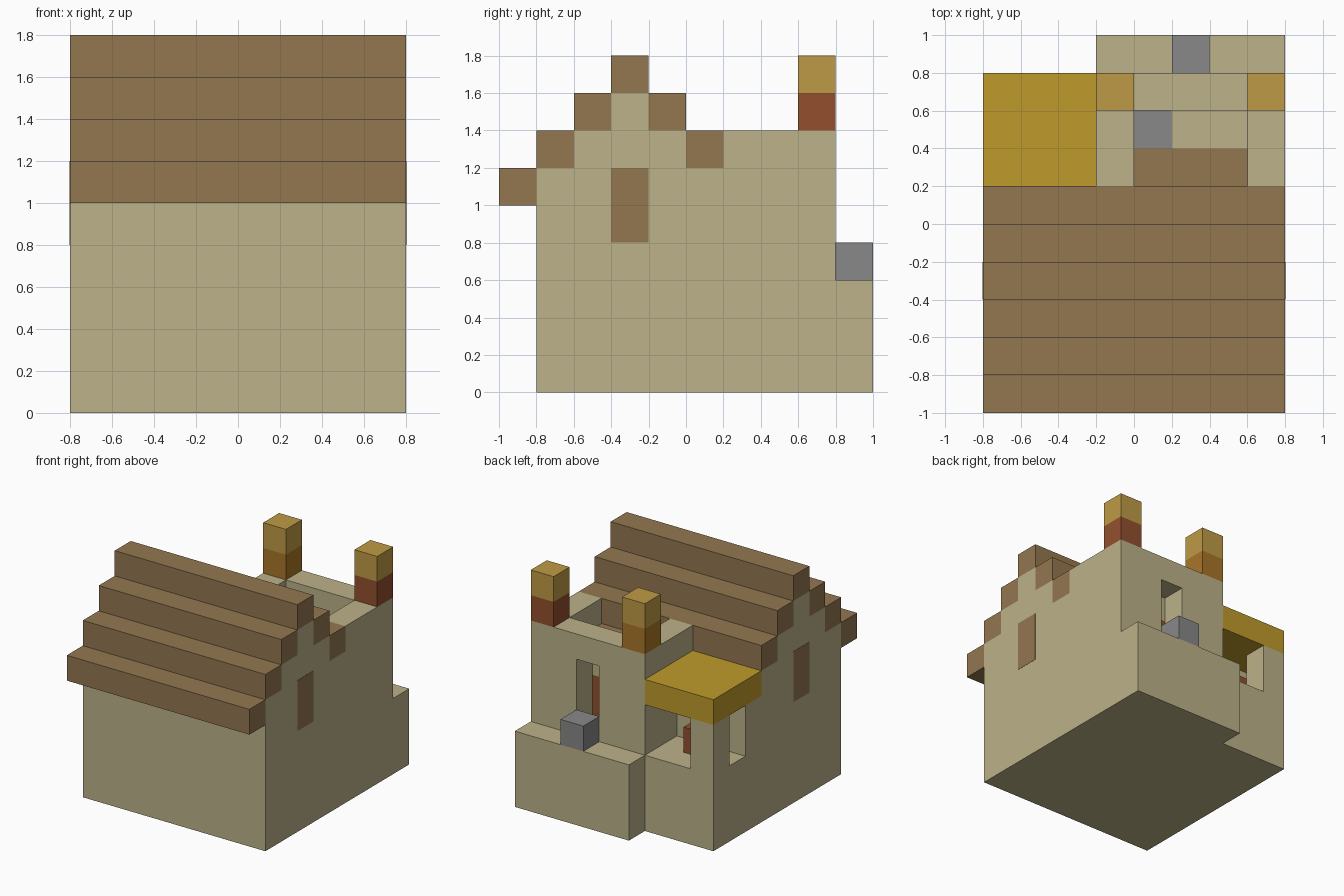
import bpy
import bmesh
from mathutils import Vector

U = 0.2  # size of one building block

cube = bpy.data.objects.get("Cube")
if cube:
    bpy.data.objects.remove(cube, do_unlink=True)


def material(name, hex_code):
    srgb = [int(hex_code[i:i + 2], 16) / 255 for i in (0, 2, 4)]
    rgb = [c / 12.92 if c <= 0.04045 else ((c + 0.055) / 1.055) ** 2.4 for c in srgb]
    mat = bpy.data.materials.new(name)
    mat.use_nodes = True
    mat.diffuse_color = (*rgb, 1)
    bsdf = next(n for n in mat.node_tree.nodes if n.type == 'BSDF_PRINCIPLED')
    bsdf.inputs["Base Color"].default_value = (*rgb, 1)
    return mat


plaster = material("pale plaster", "bcb289")
wood = material("brown wood", "937750")
straw = material("yellow straw", "bf9a2b")
gold = material("gold", "be9a45")
amber = material("amber", "a97628")
brick = material("red brick", "93502e")
stone = material("grey stone", "888888")


def finish(bm, name, mat):
    bmesh.ops.recalc_face_normals(bm, faces=bm.faces)
    mesh = bpy.data.meshes.new(name)
    bm.to_mesh(mesh)
    bm.free()
    mesh.materials.append(mat)
    obj = bpy.data.objects.new(name, mesh)
    bpy.context.scene.collection.objects.link(obj)
    return obj


def block(name, mat, x, y, z):
    """Box given by its (low, high) range on each axis, counted in blocks."""
    bm = bmesh.new()
    bmesh.ops.create_cube(bm, size=1)
    spans = (x, y, z)
    for v in bm.verts:
        v.co = Vector([U * (lo + (c + 0.5) * (hi - lo)) for c, (lo, hi) in zip(v.co, spans)])
    return finish(bm, name, mat)


def prism(name, mat, profile, x):
    """Side profile of (y, z) points, extruded across the x range."""
    bm = bmesh.new()
    face = bm.faces.new([bm.verts.new((U * x[0], U * py, U * pz)) for py, pz in profile])
    new = bmesh.ops.extrude_face_region(bm, geom=[face])["geom"]
    verts = [g for g in new if isinstance(g, bmesh.types.BMVert)]
    bmesh.ops.translate(bm, verts=verts, vec=(U * (x[1] - x[0]), 0, 0))
    return finish(bm, name, mat)


FULL = (-4, 4)

# House body with stepped gables
prism("house_body", plaster,
      [(-4, 3), (1, 3), (1, 6), (0, 6), (0, 7), (-1, 7), (-1, 8),
       (-2, 8), (-2, 7), (-3, 7), (-3, 6), (-4, 6)], FULL)
block("foundation", plaster, FULL, (-4, 4), (0, 3))
block("back_ledge", plaster, (-1, 4), (4, 5), (0, 3))

# Stepped roof: rises to the ridge, then falls towards the tower
for i in range(6):
    height = 8 - abs(i - 3)
    block(f"roof_step_{i + 1}", wood, FULL, (i - 5, i - 4), (height, height + 1))
block("roof_step_low", wood, (0, 3), (1, 2), (5, 6))

# Shutters on both gable walls
for side, label in ((1, "left"), (-1, "right")):
    edge = sorted((side * 3.99, side * 4.01))
    block(f"{label}_shutter", wood, edge, (-2, -1), (4, 6))

# Tower walls around the lookout
block("tower_left_wall", plaster, (3, 4), (1, 4), (3, 7))
block("tower_right_wall", plaster, (-1, 0), (1, 4), (3, 7))
block("tower_front_wall", plaster, (0, 3), (1, 2), (3, 5))
for x, label in (((0, 1), "right"), ((2, 3), "left")):
    block(f"tower_back_wall_{label}", plaster, x, (3, 4), (3, 7))
block("window_lintel", plaster, (1, 2), (3, 4), (6, 7))
block("lookout_floor", plaster, (1, 3), (2, 3), (5, 6))
block("lookout_stone", stone, (0, 1), (2, 3), (5, 6))
block("tower_hearth", brick, (1, 2), (2, 3), (3, 5))
block("ledge_stone", stone, (1, 2), (4, 5), (3, 4))

# Corner pillars on the tower
for x, base, label in (((3, 4), brick, "left"), ((-1, 0), amber, "right")):
    block(f"{label}_pillar_base", base, x, (3, 4), (7, 8))
    block(f"{label}_pillar_top", gold, x, (3, 4), (8, 9))

# Covered porch
block("porch_wall", plaster, (-4, -1), (1, 2), (3, 5))
block("porch_post", plaster, (-4, -3), (3, 4), (3, 5))
block("porch_bench", brick, (-3, -2), (2, 3), (3, 4))
block("porch_roof", straw, (-4, -1), (1, 4), (5, 6))
